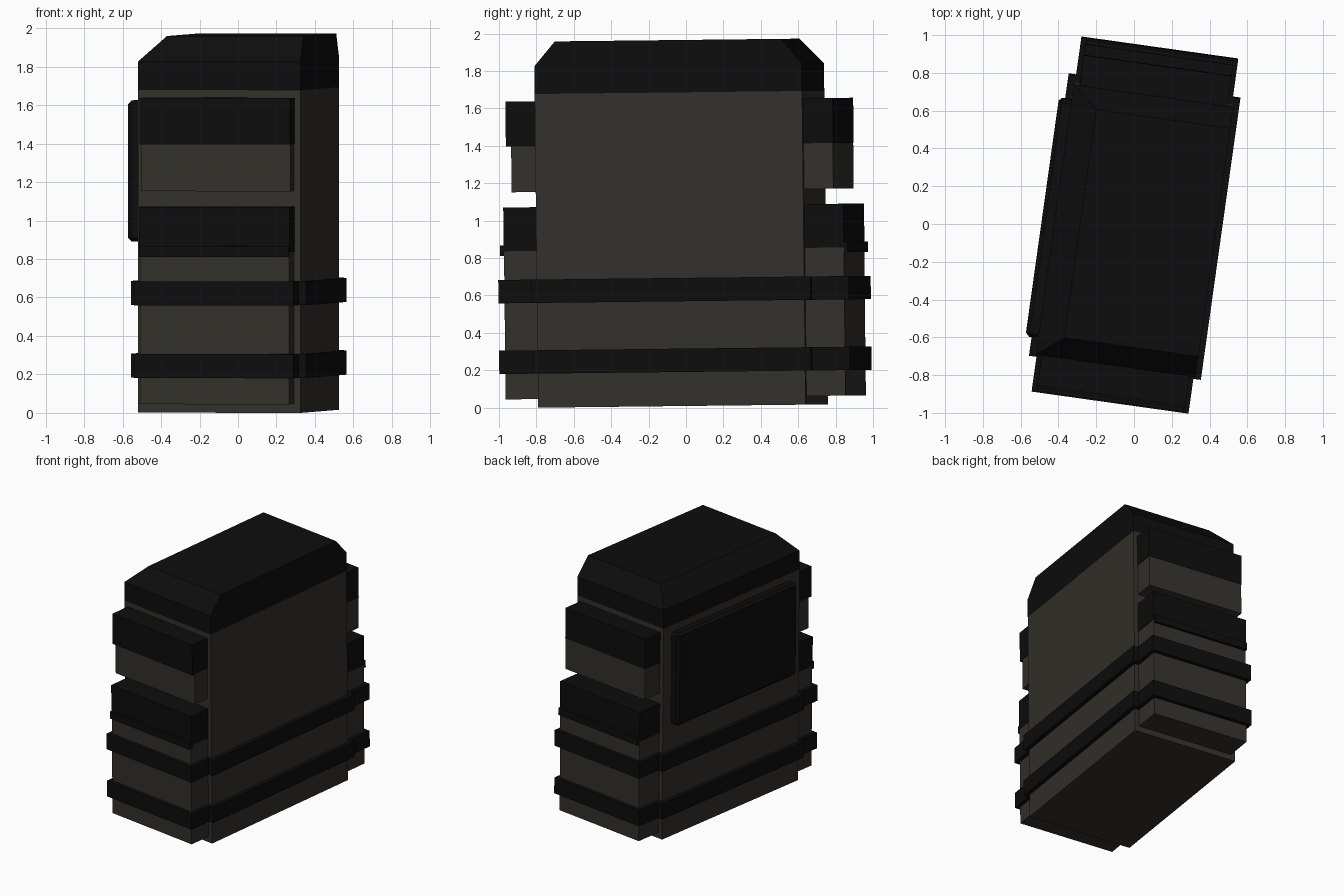
import bpy
from math import radians
from mathutils import Matrix

if "Cube" in bpy.data.objects:
    bpy.data.objects.remove(bpy.data.objects["Cube"])

# The whole pack is turned on its base and leans very slightly
POSE = (Matrix.Translation((0.003, -0.016, 0.0088))
        @ Matrix.Rotation(radians(0.65), 4, 'X')
        @ Matrix.Rotation(radians(-8.0), 4, 'Z'))


def material(name, colour):
    m = bpy.data.materials.new(name)
    m.diffuse_color = (*colour, 1)
    m.use_nodes = True
    m.node_tree.nodes["Principled BSDF"].inputs["Base Color"].default_value = m.diffuse_color
    return m


canvas = material("canvas", (0.032, 0.030, 0.024))
dark = material("dark_fabric", (0.004, 0.004, 0.004))


def loft(name, rings, mat):
    """Stack of rectangles (x0, x1, y0, y1, z) joined into a closed solid."""
    verts, faces = [], []
    for x0, x1, y0, y1, z in rings:
        verts += [(x0, y0, z), (x1, y0, z), (x1, y1, z), (x0, y1, z)]
    for r in range(len(rings) - 1):
        a = r * 4
        for i in range(4):
            j = (i + 1) % 4
            faces.append((a + i, a + j, a + 4 + j, a + 4 + i))
    t = len(verts) - 4
    faces += [(3, 2, 1, 0), (t, t + 1, t + 2, t + 3)]
    mesh = bpy.data.meshes.new(name)
    mesh.from_pydata(verts, [], faces)
    mesh.materials.append(mat)
    obj = bpy.data.objects.new(name, mesh)
    bpy.context.collection.objects.link(obj)
    obj.matrix_world = POSE
    return obj


def box(name, x, y, z, mat):
    y0, y1 = sorted(y)
    return loft(name, [(*x, y0, y1, z[0]), (*x, y0, y1, z[1])], mat)


W, D = 0.427, 0.722            # half width and half depth of the main body
LID_Z = 1.677

# Main body
box("main_body", (-W, W), (-D, D), (0, LID_Z), canvas)

# Lid, sloped on front, back and left, upright on the right
loft("lid", [(-W, W, -D, D, LID_Z),
             (-W, W, -D, D, 1.825),
             (-W + 0.137, W, -D + 0.112, D - 0.112, 1.957)], dark)

# Padded panel on the left side
panel = box("back_panel", (-0.493, -0.40), (-0.635, 0.635), (0.888, 1.622), dark)
bevel = panel.modifiers.new("soft_edge", 'BEVEL')
bevel.width = 0.018
bevel.segments = 1

# Pockets on both ends: outer distances differ a little front to back
PX = (-0.392, 0.392)
FX = (-0.395, 0.395)
ends = [("front", -1, 0.857, 0.885, 0.902), ("rear", 1, 0.880, 0.882, 0.933)]
straps = [("lower", 0.182, 0.307), ("upper", 0.560, 0.685)]

for end, s, upper, upper_flap, lower in ends:
    base = s * (D - 0.01)
    box(end + "_upper_pocket", PX, (base, s * upper), (1.153, 1.397), canvas)
    box(end + "_upper_flap", FX, (base, s * upper_flap), (1.397, 1.638), dark)
    box(end + "_lower_pocket", PX, (base, s * lower), (0.046, 0.838), canvas)
    box(end + "_lower_flap", FX, (base, s * (lower + 0.001)), (0.838, 1.072), dark)
    # Raised hem along the bottom of the lower flap
    box(end + "_flap_hem", PX, (s * (lower - 0.02), s * (lower + 0.021)),
        (0.812, 0.868), dark)
    # Straps continue round each lower pocket
    for level, z0, z1 in straps:
        box(f"{end}_{level}_pocket_strap", (-0.419, 0.419),
            (base, s * (lower + 0.029)), (z0, z1), dark)

# Straps round the main body
for level, z0, z1 in straps:
    box(level + "_body_strap", (-0.459, 0.459), (-0.745, 0.759), (z0, z1), dark)
